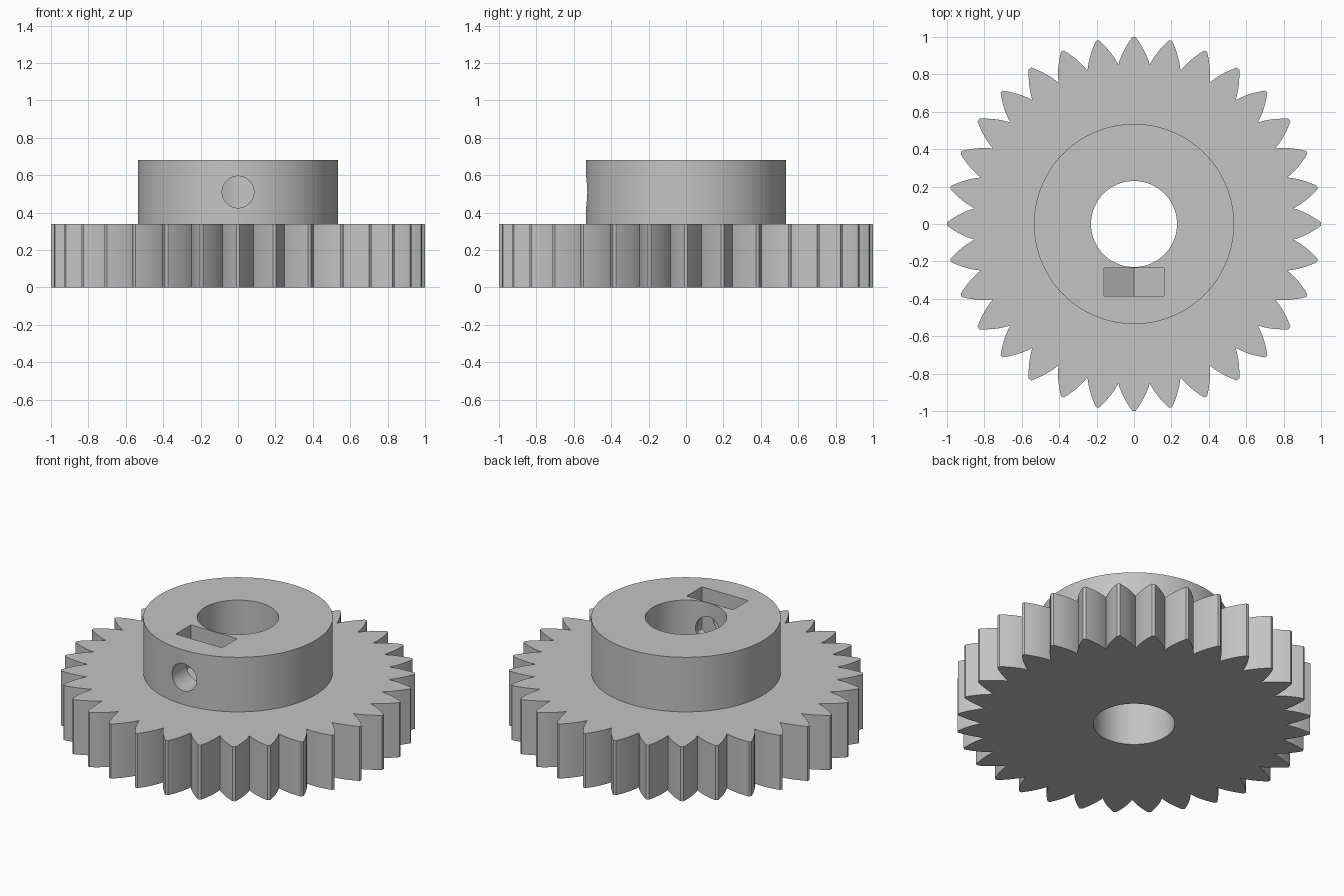
import bpy, bmesh, math
from math import sin, cos, pi

old = bpy.data.objects.get("Cube")
if old:
    bpy.data.objects.remove(old, do_unlink=True)

TEETH = 32
ROOT, TIP, BASE = 0.856, 1.0, 0.80
GEAR_H, TOP = 0.34, 0.68
HUB_R, BORE_R = 0.535, 0.23
HOLE_Z, HOLE_R, NUT_FLAT = 0.51, 0.085, 0.16

grey = bpy.data.materials.new("light grey")
grey.use_nodes = True
colour = (0.55, 0.55, 0.55, 1)
grey.diffuse_color = colour
grey.node_tree.nodes["Principled BSDF"].inputs["Base Color"].default_value = colour


def prism(name, outline, vector):
    """Solid made by extruding a closed outline along a vector."""
    bm = bmesh.new()
    face = bm.faces.new([bm.verts.new(p) for p in outline])
    ext = bmesh.ops.extrude_face_region(bm, geom=[face])
    bmesh.ops.translate(bm, vec=vector,
                        verts=[v for v in ext["geom"] if isinstance(v, bmesh.types.BMVert)])
    bmesh.ops.recalc_face_normals(bm, faces=bm.faces)
    mesh = bpy.data.meshes.new(name)
    bm.to_mesh(mesh)
    bm.free()
    mesh.materials.append(grey)
    obj = bpy.data.objects.new(name, mesh)
    bpy.context.collection.objects.link(obj)
    return obj


def circle(r, z, n=96):
    return [(r * cos(2 * pi * i / n), r * sin(2 * pi * i / n), z) for i in range(n)]


def involute(r):
    a = math.acos(BASE / r)
    return math.tan(a) - a


def combine(target, tool, operation):
    """Apply a boolean and discard the tool."""
    tool.hide_render = True
    mod = target.modifiers.new(operation.title(), "BOOLEAN")
    mod.operation, mod.solver, mod.object = operation, "EXACT", tool
    bpy.context.view_layer.objects.active = target
    bpy.ops.object.modifier_apply(modifier=mod.name)
    bpy.data.objects.remove(tool, do_unlink=True)


# Toothed wheel: involute flanks meeting in sharp valleys
STEPS = 6
radii = [ROOT + (TIP - ROOT) * i / STEPS for i in range(STEPS + 1)]
flank = [(r, pi / TEETH - involute(r) + involute(ROOT)) for r in radii]
tooth = [(r, -a) for r, a in flank] + [(r, a) for r, a in reversed(flank[1:])]
outline = []
for k in range(TEETH):
    mid = 2 * pi * k / TEETH
    outline += [(r * cos(mid + a), r * sin(mid + a), 0) for r, a in tooth]
gear = prism("gear_with_hub", outline, (0, 0, GEAR_H))

# Hub and shaft bore
combine(gear, prism("hub", circle(HUB_R, 0.2), (0, 0, TOP - 0.2)), "UNION")
combine(gear, prism("bore", circle(BORE_R, -0.1), (0, 0, 1)), "DIFFERENCE")

# Nut slot, open at the top with a V-shaped floor
side = NUT_FLAT / math.sqrt(3)
slot = [(-NUT_FLAT, -0.385, 0.8), (-NUT_FLAT, -0.385, HOLE_Z - side),
        (0, -0.385, HOLE_Z - 2 * side),
        (NUT_FLAT, -0.385, HOLE_Z - side), (NUT_FLAT, -0.385, 0.8)]
combine(gear, prism("nut_slot", slot, (0, 0.15, 0)), "DIFFERENCE")

# Set screw hole from the front of the hub into the bore
screw = [(x, -0.7, HOLE_Z + y) for x, y, _ in circle(HOLE_R, 0, 40)]
combine(gear, prism("screw_hole", screw, (0, 0.65, 0)), "DIFFERENCE")

bpy.ops.object.select_all(action="DESELECT")
gear.select_set(True)
bpy.context.view_layer.objects.active = gear
bpy.ops.object.shade_smooth_by_angle(angle=math.radians(25))
